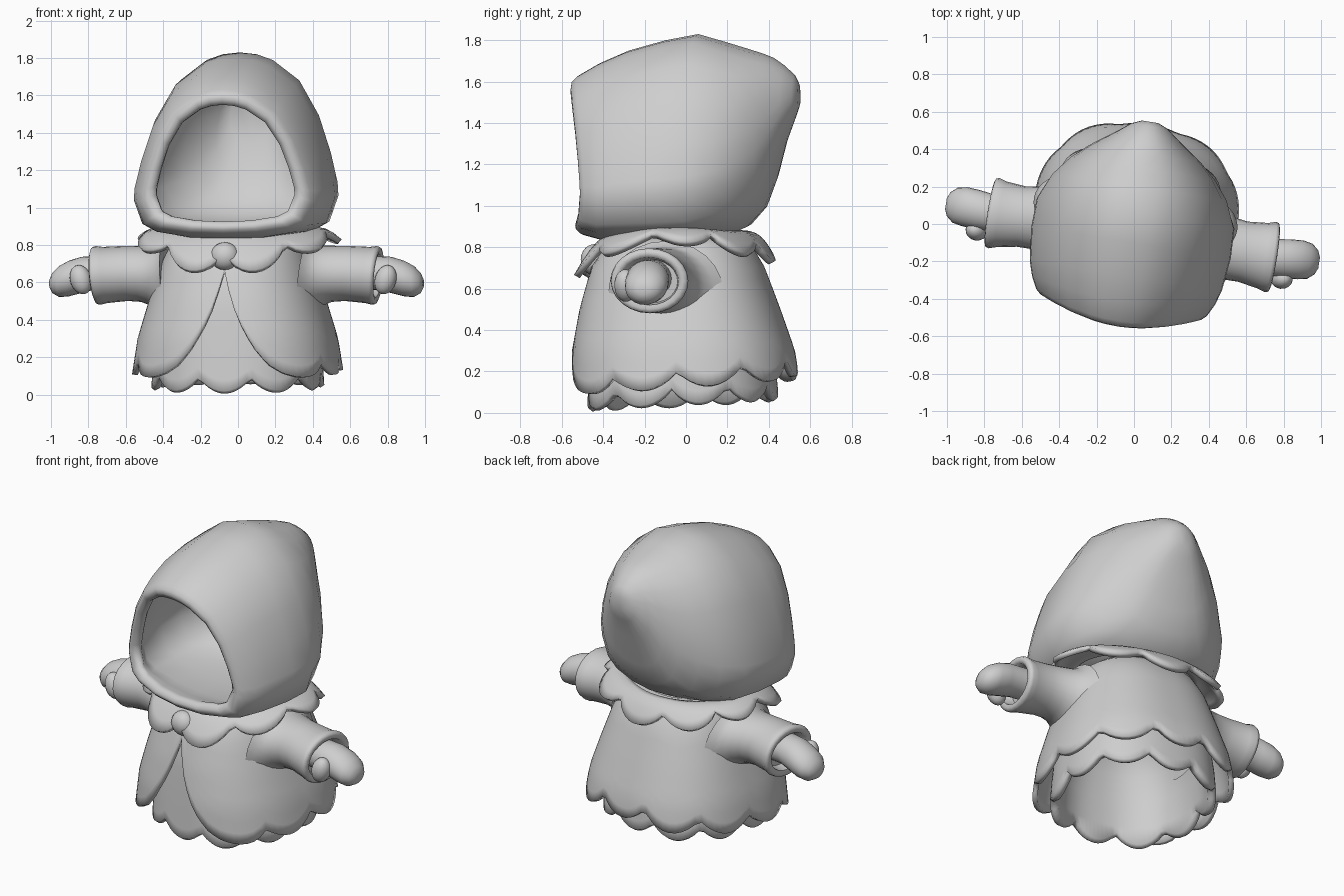
import bpy, bmesh, math
from math import sin, cos, pi
from mathutils import Matrix, Vector

if "Cube" in bpy.data.objects:
    bpy.data.objects.remove(bpy.data.objects["Cube"])

TURN = Matrix.Rotation(math.radians(-9), 4, 'Z')
GREY = bpy.data.materials.new("plain grey")
GREY.diffuse_color = (0.62, 0.62, 0.62, 1)
GREY.use_nodes = True
GREY.node_tree.nodes["Principled BSDF"].inputs["Base Color"].default_value = GREY.diffuse_color


def lerp(table, v):
    """Piecewise-linear lookup in rows (key, value, ...)."""
    if v <= table[0][0]:
        return table[0][1:]
    for a, b in zip(table, table[1:]):
        if v <= b[0]:
            t = (v - a[0]) / (b[0] - a[0])
            return [p + (q - p) * t for p, q in zip(a[1:], b[1:])]
    return table[-1][1:]


def finish(name, bm, thickness=0, angle=60):
    bmesh.ops.recalc_face_normals(bm, faces=bm.faces)
    bm.transform(TURN)
    me = bpy.data.meshes.new(name)
    bm.to_mesh(me)
    bm.free()
    me.materials.append(GREY)
    ob = bpy.data.objects.new(name, me)
    bpy.context.collection.objects.link(ob)
    if thickness:
        mod = ob.modifiers.new("thickness", 'SOLIDIFY')
        mod.thickness = thickness
        mod.offset = 0
    bpy.ops.object.select_all(action='DESELECT')
    bpy.context.view_layer.objects.active = ob
    ob.select_set(True)
    bpy.ops.object.shade_smooth_by_angle(angle=math.radians(angle))
    return ob


def loft(name, rings, cap=True, **kw):
    """Skin closed rings of equal length."""
    bm = bmesh.new()
    rows = [[bm.verts.new(p) for p in r] for r in rings]
    n = len(rows[0])
    for a, b in zip(rows, rows[1:]):
        for i in range(n):
            j = (i + 1) % n
            bm.faces.new((a[i], a[j], b[j], b[i]))
    if cap:
        bm.faces.new(rows[0])
        bm.faces.new(rows[-1])
    return finish(name, bm, **kw)


def around(theta, rx, front, back, z, n=2.4):
    """Point on a squarish oval; theta = 0 is the front."""
    s, c = sin(theta), -cos(theta)
    k = (abs(s) ** n + abs(c) ** n) ** (-1 / n)
    return Vector((rx * s * k, (front if c < 0 else back) * c * k, z))


# Hood: dome-shaped sections, rounder towards the back peak, with a hollow inside
half = [(0, 1), (.17, .99), (.33, .96), (.6, .85), (.8, .66), (.92, .46),
        (.99, .3), (1, .23), (.91, .09), (.76, .045), (.4, .01), (0, 0)]


def hood_ring(y, w, lo, hi, back=0.0):
    blend = .6 * min(1, max(0, (y - .05) / .35))
    ring = []
    for i, (px, pz) in enumerate(half):
        phi = pi * i / 11
        px += (sin(phi) - px) * blend
        pz += (.5 + .5 * cos(phi) - pz) * blend
        yy = y + back * px * px + .28 * back * (1 - pz) ** 3 * (1 - px * px)
        ring.append((w * px, yy, lo + (hi - lo) * pz))
    return ring + [(-x, yy, z) for x, yy, z in ring[-2:0:-1]]


shell = [  # y, half width, bottom, top
    (-.28, .52, .83, 1.75), (-.1, .54, .83, 1.8), (.06, .535, .835, 1.83),
    (.2, .475, .855, 1.79), (.3, .395, .9, 1.76), (.38, .305, .985, 1.735),
    (.43, .235, 1.11, 1.715), (.48, .165, 1.29, 1.68), (.53, .1, 1.42, 1.635),
    (.553, .045, 1.48, 1.59)]
rim = [  # y, half width, bottom, top, side setback
    (-.42, .42, .905, 1.6, .06), (-.5, .375, .925, 1.55, .09),
    (-.535, .375, .925, 1.55, .1), (-.555, .405, .9, 1.58, .1),
    (-.55, .435, .88, 1.605, .1), (-.525, .462, .858, 1.63, .1), (-.42, .495, .833, 1.69, .06)]
pocket = [(y - .03, w - .05, lo + .06, hi - .05) for y, w, lo, hi in shell[:-2]]
loft("hood", [hood_ring(*s) for s in pocket[::-1] + rim + shell], angle=80)

# Coat: hangs from the neck to a scalloped hem that opens at the front
coat_size = [(.08, .55, .535, .54), (.3, .515, .53, .505), (.5, .455, .495, .435),
             (.7, .39, .44, .36), (.8, .34, .37, .3), (.86, .26, .28, .24)]
front_edge = [(0, .66), (.06, .56), (.13, .45), (.22, .34), (.34, .23),
              (.46, .155), (.58, .115), (.7, .095), (.82, .09), (.95, .11), (1.05, .165)]


def coat_hem(theta):
    a = abs(theta)
    if a < 1.05:
        return lerp(front_edge, a)[0]
    u = (a - 1.05) / (pi - 1.05)
    return .17 + .11 * u - (.075 + .03 * u) * abs(sin(u * 3.5 * pi)) ** .8


COLS = 96
angles = [2 * pi * i / COLS - pi for i in range(COLS)]
rows = []
for k in range(13):
    ring = []
    for t in angles:
        z = .86 + (coat_hem(t) - .86) * k / 12
        ring.append(around(t, *lerp(coat_size, z), z))
    rows.append(ring)
loft("coat", rows, cap=False, thickness=.03, angle=70)

# Underskirt: scalloped bell with a smooth hollow inside
skirt_size = [(0, .46, .475, .45), (.3, .44, .455, .42), (.6, .38, .425, .35), (.75, .3, .35, .27)]


def skirt_ring(k, shrink, scallop=1.0):
    ring = []
    for t in angles:
        hem = .005 + .025 * (1 - cos(t)) + .08 * scallop * (1 - abs(cos(5 * t)) ** .8)
        z = hem + (.72 - hem) * k
        ring.append(around(t, *[v - shrink for v in lerp(skirt_size, z)], z))
    return ring


loft("underskirt", [skirt_ring(k, 0) for k in (1, .8, .6, .4, .2, .1, .02)]
     + [skirt_ring(0, .02), skirt_ring(.02, .045)]
     + [skirt_ring(k, s, 0) for k, s in ((.17, .05), (.4, .05), (.6, .06), (.8, .09), (.9, .15))],
     angle=70)

# Collar: nine petals drooping at front and back
rows = []
for k in range(6):
    u = k / 5
    ring = []
    for t in angles:
        c = cos(t)
        drop = (.18 if c > 0 else .095) * c * c
        inner = around(t, .36, .35, .29, .865, 2)
        outer = around(t, .545, .53, .42, .82 - drop, 2.1)
        s = u * (.62 + .38 * abs(sin(4.5 * t)) ** .7)
        p = inner.lerp(outer, s)
        p.z += .035 * sin(pi * s)
        ring.append(p)
    rows.append(ring)
loft("collar", rows, cap=False, thickness=.032, angle=70)


def ball(name, centre, radii, tilt=0):
    bm = bmesh.new()
    bmesh.ops.create_uvsphere(bm, u_segments=16, v_segments=10, radius=1)
    bm.transform(Matrix.Translation(centre) @ Matrix.Rotation(tilt, 4, 'Y')
                 @ Matrix.Diagonal((*radii, 1)))
    finish(name, bm)


# Round clasp
ball("clasp", (0, -.45, .74), (.078, .065, .075))


def tube(name, rows, side, lean=0):
    """Oval sections along x: x, y centre, z centre, y radius, z radius."""
    loft(name, [[(side * (x + lean * rz * sin(a)), y + ry * cos(a), z + rz * sin(a))
                 for a in [2 * pi * i / 24 for i in range(24)]]
                for x, y, z, ry, rz in rows])


# Sleeves flaring into the coat, with hollow cuffs, mitten hands and thumbs
for side, label in ((-1, "left"), (1, "right")):
    tube(label + "_sleeve", [
        (.37, -.04, .59, .28, .24), (.4, -.04, .6, .24, .205), (.435, -.045, .62, .205, .178),
        (.48, -.045, .637, .182, .16), (.53, -.05, .646, .168, .15),
        (.6, -.055, .648, .163, .147), (.71, -.06, .64, .178, .15), (.748, -.06, .638, .19, .157),
        (.765, -.06, .636, .185, .152), (.771, -.06, .636, .165, .135),
        (.765, -.06, .636, .145, .115), (.7, -.06, .636, .13, .105)], side, .09)
    tube(label + "_hand", [
        (.66, -.06, .65, .1, .09), (.77, -.06, .65, .1, .09), (.84, -.055, .64, .105, .097),
        (.91, -.05, .62, .105, .095), (.96, -.05, .605, .095, .083),
        (.995, -.05, .597, .065, .055), (1.01, -.05, .595, .03, .025)], side)
    ball(label + "_thumb", (side * .825, -.165, .615), (.058, .055, .08), side * .3)
